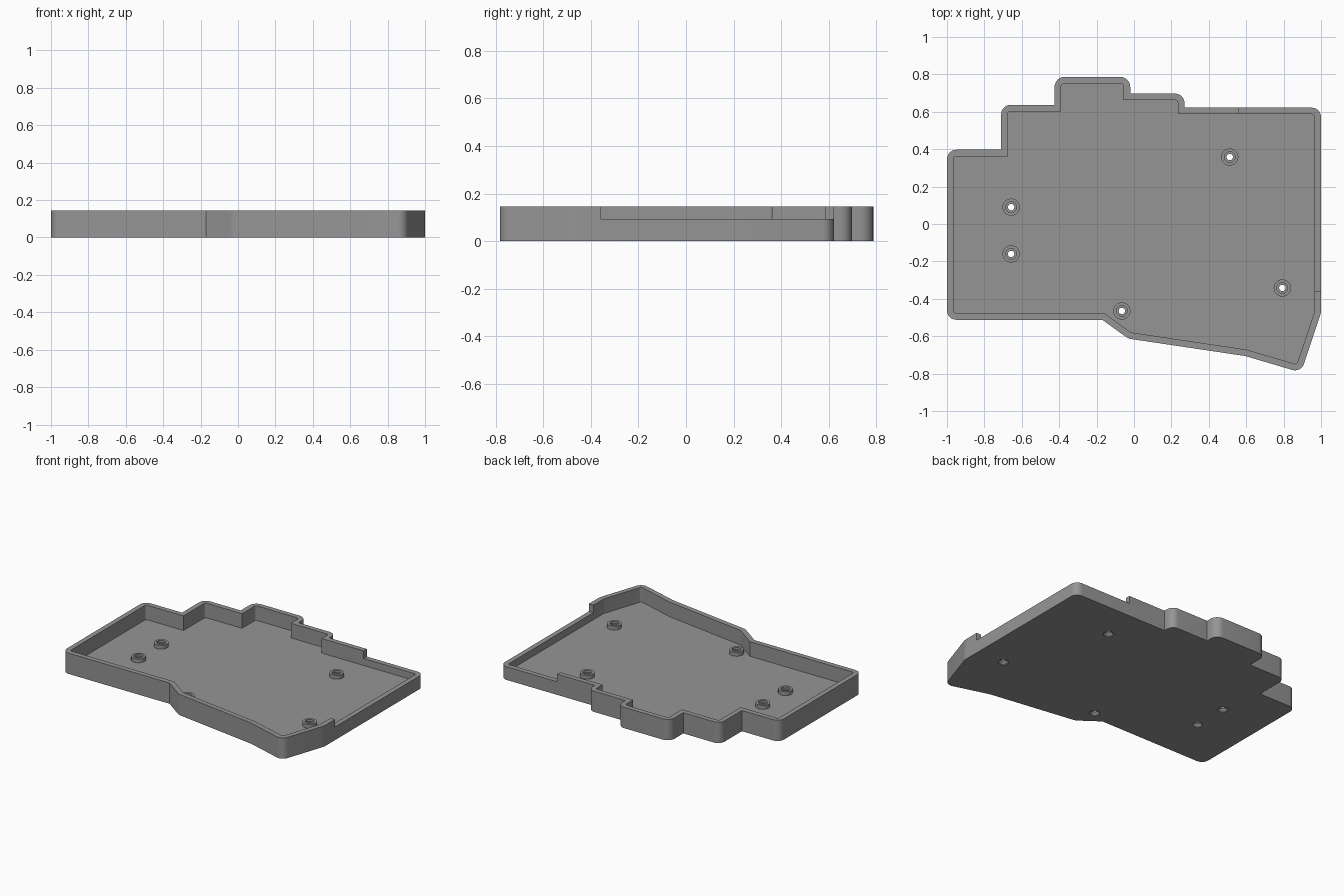
import bpy, bmesh, math
from mathutils import Vector

if "Cube" in bpy.data.objects:
    bpy.data.objects.remove(bpy.data.objects["Cube"])

HEIGHT, FLOOR, WALL, NOTCH_Z, BOSS_TOP = 0.145, 0.043, 0.035, 0.092, 0.07

grey = bpy.data.materials.new("plain grey")
grey.diffuse_color = (0.30, 0.30, 0.30, 1)
grey.use_nodes = True
grey.node_tree.nodes["Principled BSDF"].inputs["Base Color"].default_value = grey.diffuse_color

# Outline: x, y, outer corner radius, inner corner radius
OUTLINE = [
    (-1, -0.512, 0.05, 0.015), (-0.17, -0.512, 0, 0), (-0.03, -0.613, 0.06, 0.02),
    (0.595, -0.706, 0.2, 0.1), (0.893, -0.794, 0.05, 0.015), (1, -0.475, 0.1, 0.05),
    (1, 0.622, 0.05, 0.015), (0.27, 0.622, 0, 0), (0.27, 0.697, 0.05, 0.015),
    (-0.02, 0.697, 0, 0), (-0.02, 0.787, 0.055, 0.02), (-0.425, 0.787, 0.055, 0.02),
    (-0.425, 0.637, 0, 0), (-0.71, 0.637, 0.05, 0.015), (-0.71, 0.397, 0, 0),
    (-1, 0.397, 0.05, 0.015),
]
BOSSES = [(-0.657, 0.09), (-0.657, -0.16), (-0.065, -0.465), (0.793, -0.342), (0.512, 0.358)]


def inset(points, d):
    """Move every side of a counter-clockwise polygon inward by d."""
    out = []
    for i, p in enumerate(points):
        a = (p - points[i - 1]).normalized()
        b = (points[(i + 1) % len(points)] - p).normalized()
        na, nb = Vector((-a.y, a.x)), Vector((-b.y, b.x))
        out.append(p + (na + nb) * d / (1 + na.dot(nb)))
    return out


def rounded(points, radii, steps=8):
    """Replace corners with arcs."""
    out = []
    for i, (p, r) in enumerate(zip(points, radii)):
        if r == 0:
            out.append(p)
            continue
        a = (points[i - 1] - p).normalized()
        b = (points[(i + 1) % len(points)] - p).normalized()
        half = a.angle(b) / 2
        centre = p + (a + b).normalized() * r / math.sin(half)
        start = p + a * r / math.tan(half) - centre
        end = p + b * r / math.tan(half) - centre
        ang = start.angle(end)
        for k in range(steps + 1):
            t = k / steps
            out.append(centre + (start * math.sin((1 - t) * ang) + end * math.sin(t * ang)) / math.sin(ang))
    return out


def finish(bm, name):
    bmesh.ops.recalc_face_normals(bm, faces=bm.faces)
    mesh = bpy.data.meshes.new(name)
    bm.to_mesh(mesh)
    bm.free()
    mesh.materials.append(grey)
    ob = bpy.data.objects.new(name, mesh)
    bpy.context.collection.objects.link(ob)
    return ob


def prism(name, points, z0, z1):
    bm = bmesh.new()
    face = bm.faces.new([bm.verts.new((p[0], p[1], z0)) for p in points])
    top = bmesh.ops.extrude_face_region(bm, geom=[face])["geom"]
    bmesh.ops.translate(bm, vec=(0, 0, z1 - z0), verts=[v for v in top if isinstance(v, bmesh.types.BMVert)])
    return finish(bm, name)


def lathe(name, profile, x, y, n=32):
    """Spin a closed radius/height profile around a vertical axis."""
    bm = bmesh.new()
    rings = [[bm.verts.new((x + r * math.cos(2 * math.pi * k / n), y + r * math.sin(2 * math.pi * k / n), z))
              for k in range(n)] for r, z in profile]
    return bm, rings, name


def tube(name, profile, x, y, capped, n=32):
    bm, rings, name = lathe(name, profile, x, y, n)
    for i in range(len(rings) - (1 if capped else 0)):
        lo, hi = rings[i], rings[(i + 1) % len(rings)]
        for k in range(n):
            j = (k + 1) % n
            bm.faces.new((lo[k], lo[j], hi[j], hi[k]))
    if capped:
        bm.faces.new(rings[0])
        bm.faces.new(rings[-1])
    return finish(bm, name)


def cut(target, cutter):
    mod = target.modifiers.new("cut", 'BOOLEAN')
    mod.operation, mod.solver, mod.object = 'DIFFERENCE', 'EXACT', cutter
    bpy.context.view_layer.objects.active = target
    bpy.ops.object.modifier_apply(modifier=mod.name)
    bpy.data.objects.remove(cutter)


def smooth(ob):
    bpy.ops.object.select_all(action='DESELECT')
    ob.select_set(True)
    bpy.context.view_layer.objects.active = ob
    bpy.ops.object.shade_smooth_by_angle(angle=math.radians(30))


def box(x0, x1, y0, y1):
    return [(x0, y0), (x1, y0), (x1, y1), (x0, y1)]


# Tray: outer block hollowed out
corners = [Vector(c[:2]) for c in OUTLINE]
tray = prism("tray", rounded(corners, [c[2] for c in OUTLINE]), 0, HEIGHT)
cut(tray, prism("hollow", rounded(inset(corners, WALL), [c[3] for c in OUTLINE]), FLOOR, 0.3))

# Lowered rim along the right wall and the right end of the back wall
cut(tray, prism("notch", [(0.9, -0.357), (1.1, -0.357), (1.1, 0.7), (0.56, 0.7), (0.56, 0.5), (0.9, 0.5)],
                NOTCH_Z, 0.3))

# Screw bosses with counterbored tops, and countersunk holes through the floor
for i, (x, y) in enumerate(BOSSES):
    cut(tray, tube("hole", [(0.033, -0.002), (0.033, 0.004), (0.017, 0.02), (0.017, 0.1)], x, y, True))
    boss = tube(f"screw_boss_{i + 1}", [(0.017, FLOOR), (0.046, FLOOR), (0.046, BOSS_TOP), (0.029, BOSS_TOP),
                                        (0.029, 0.055), (0.017, 0.055)], x, y, False)
    smooth(boss)
smooth(tray)
